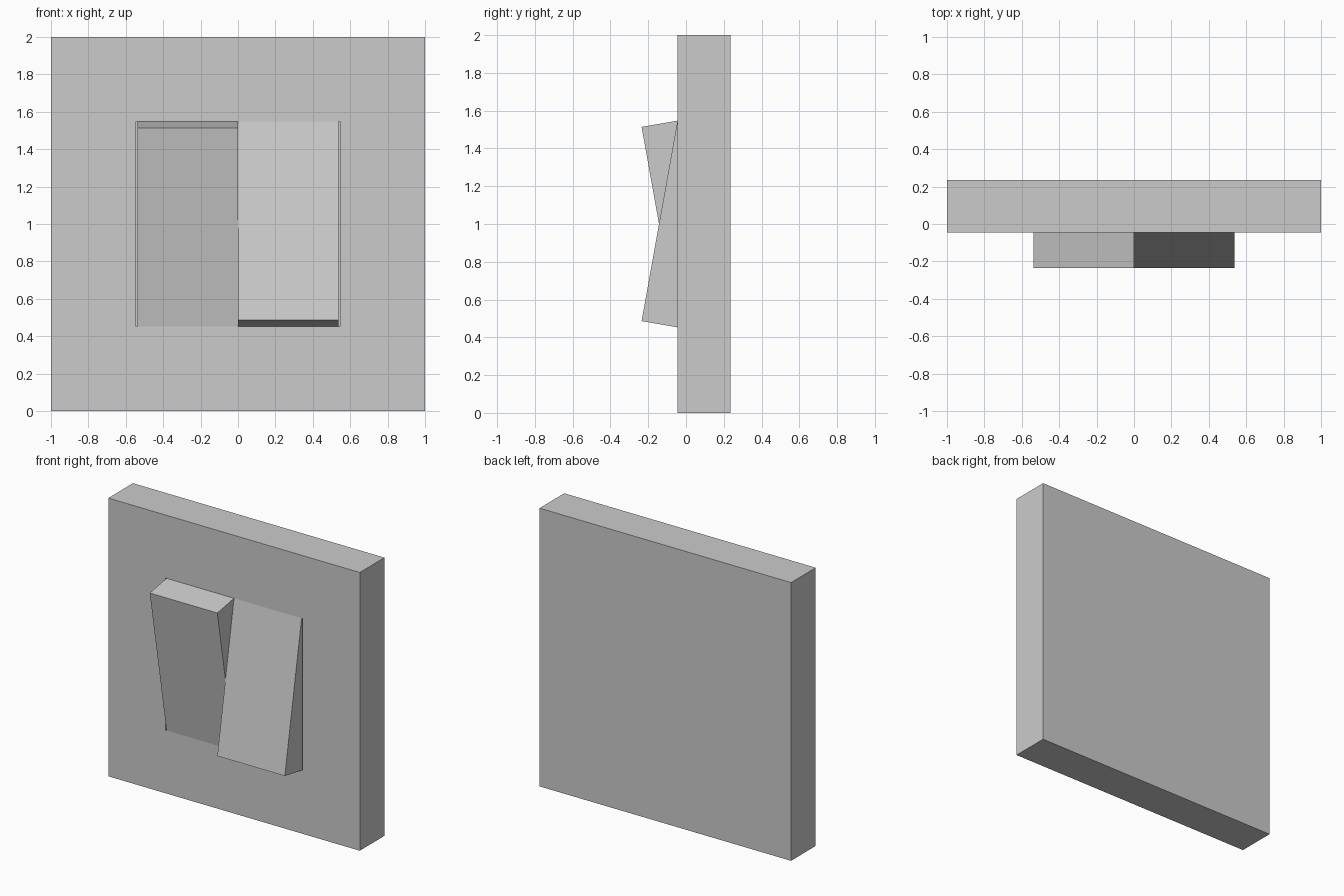
import bpy, bmesh

if "Cube" in bpy.data.objects:
    bpy.data.objects.remove(bpy.data.objects["Cube"])

FRONT, BACK = -0.045, 0.235   # plate depth range
MID, HALF = 1.0, 0.547        # rocker opening centre and half height
GROOVE = 0.015                # y of the recess floor


def prism(name, profile, x0, x1):
    """Extrude a closed (y, z) profile along x."""
    bm = bmesh.new()
    face = bm.faces.new([bm.verts.new((x0, y, z)) for y, z in profile])
    ext = bmesh.ops.extrude_face_region(bm, geom=[face])
    moved = [v for v in ext["geom"] if isinstance(v, bmesh.types.BMVert)]
    bmesh.ops.translate(bm, verts=moved, vec=(x1 - x0, 0, 0))
    bmesh.ops.recalc_face_normals(bm, faces=bm.faces)
    mesh = bpy.data.meshes.new(name)
    bm.to_mesh(mesh)
    bm.free()
    obj = bpy.data.objects.new(name, mesh)
    bpy.context.collection.objects.link(obj)
    return obj


# wall plate with a shallow recess for the rockers
bm = bmesh.new()
bmesh.ops.create_cube(bm, size=1)
for v in bm.verts:
    v.co = (v.co.x * 2, BACK if v.co.y > 0 else FRONT, v.co.z * 2 + 1)
front = min(bm.faces, key=lambda f: f.calc_center_median().y)
bmesh.ops.inset_region(bm, faces=[front], thickness=0.45)
for v in front.verts:
    v.co.x = 0.545 if v.co.x > 0 else -0.545
    v.co.z = MID + (HALF if v.co.z > MID else -HALF)
ext = bmesh.ops.extrude_discrete_faces(bm, faces=[front])["faces"][0]
bmesh.ops.translate(bm, verts=ext.verts, vec=(0, GROOVE - FRONT, 0))
bmesh.ops.recalc_face_normals(bm, faces=bm.faces)
mesh = bpy.data.meshes.new("wall_plate")
bm.to_mesh(mesh)
bm.free()
bpy.context.collection.objects.link(bpy.data.objects.new("wall_plate", mesh))

# two rockers tilted in opposite directions
for name, x0, x1, s in (("left_rocker", -0.537, 0, 1), ("right_rocker", 0, 0.537, -1)):
    profile = [(-0.235, 0.514), (FRONT, HALF), (GROOVE, HALF),
               (GROOVE, -HALF), (FRONT, -HALF)]
    prism(name, [(y, MID + s * z) for y, z in profile], x0, x1)
